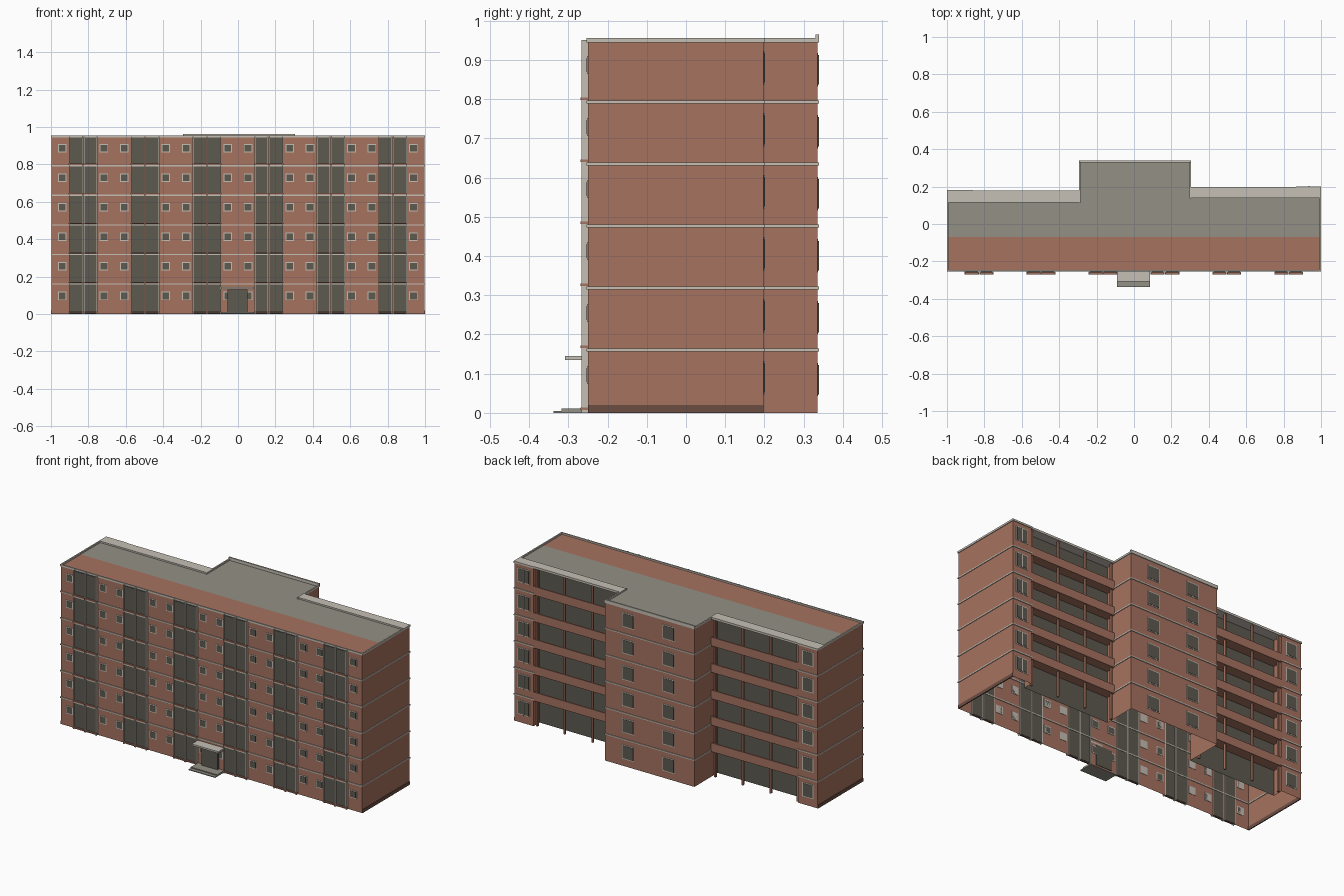
import bpy, bmesh
from mathutils import Vector

cube = bpy.data.objects.get("Cube")
if cube:
    bpy.data.objects.remove(cube, do_unlink=True)


def material(name, rgb):
    m = bpy.data.materials.new(name)
    m.use_nodes = True
    m.diffuse_color = (*rgb, 1)
    m.node_tree.nodes["Principled BSDF"].inputs["Base Color"].default_value = (*rgb, 1)
    return m


BRICK = material("brick", (0.38, 0.17, 0.115))
LIGHT = material("light concrete", (0.56, 0.52, 0.46))
GREY = material("roof grey", (0.29, 0.28, 0.235))
GLASS = material("dark glass", (0.11, 0.1, 0.08))
PLINTH = material("dark brick", (0.15, 0.075, 0.055))


def finish(name, bm, *mats):
    mesh = bpy.data.meshes.new(name)
    bm.to_mesh(mesh)
    bm.free()
    for m in mats:
        mesh.materials.append(m)
    ob = bpy.data.objects.new(name, mesh)
    bpy.context.collection.objects.link(ob)
    return ob


def boxes(name, mat, items):
    """One object from boxes given as (x0, x1, y0, y1, z0, z1)."""
    bm = bmesh.new()
    for x0, x1, y0, y1, z0, z1 in items:
        vs = bmesh.ops.create_cube(bm, size=1)["verts"]
        for v in vs:
            v.co = Vector((x0 if v.co.x < 0 else x1,
                           y0 if v.co.y < 0 else y1,
                           z0 if v.co.z < 0 else z1))
    return finish(name, bm, mat)


# Main dimensions
FLOOR, TOP, ROOF = 0.158, 0.955, 0.946
FRONT, END = -0.25, 0.996
CL, CR, CB = -0.29, 0.30, 0.335       # central block
floors = [i * FLOOR for i in range(6)]
# Each wing: inner x, outer recess x, end x, recess y, back y
wings = {"left": (CR, 0.87, END, 0.14, 0.197),
         "right": (CL, -0.865, -END, 0.115, 0.178)}
lx, lr, le, lg, lb = wings["left"]
rx, rr, re, rg, rb = wings["right"]

# Wall shell, open below, with glazed balcony recesses
outline = [(re, FRONT), (le, FRONT), (le, lb), (lr, lb), (lr, lg), (lx, lg),
           (lx, CB), (rx, CB), (rx, rg), (rr, rg), (rr, rb), (re, rb)]
bm = bmesh.new()
low = [bm.verts.new((x, y, 0)) for x, y in outline]
high = [bm.verts.new((x, y, ROOF)) for x, y in outline]
for i in range(len(outline)):
    j = (i + 1) % len(outline)
    f = bm.faces.new((low[i], low[j], high[j], high[i]))
    f.material_index = 1 if i in (4, 8) else 0
finish("wall_shell", bm, BRICK, GLASS)

# Roof surfaces
boxes("roof_front_strip", BRICK, [(re, le, FRONT, -0.07, ROOF - 0.006, ROOF)])
boxes("roof_deck", GREY, [(re, CL, -0.07, rg, ROOF - 0.006, ROOF),
                          (CL, CR, -0.07, CB, ROOF - 0.006, ROOF),
                          (CR, le, -0.07, lg, ROOF - 0.006, ROOF)])
boxes("balcony_roofs", LIGHT, [(re, CL, rg, rb, ROOF - 0.004, TOP),
                               (CR, le, lg, lb, ROOF - 0.004, TOP)])

# Floor bands and parapet follow the solid outer walls
edges = [((re, FRONT), (le, FRONT)), ((le, FRONT), (le, lb)), ((lr, lb), (le, lb)),
         ((CR, lg), (CR, CB)), ((CL, CB), (CR, CB)), ((CL, rg), (CL, CB)),
         ((re, rb), (rr, rb)), ((re, FRONT), (re, rb))]


def along(z0, z1, t):
    return [(a[0] - t, b[0] + t, a[1] - t, b[1] + t, z0, z1) for a, b in edges]


bands = []
for z in floors[1:]:
    bands += along(z - 0.001, z + 0.006, 0.004)
boxes("floor_bands", LIGHT, bands)
boxes("parapet", LIGHT, along(ROOF - 0.002, TOP, 0.004))
boxes("central_back_parapet", LIGHT, [(CL - 0.004, CR + 0.004, CB - 0.005, CB + 0.004, TOP, 0.964)])
boxes("end_plinths", PLINTH, [(le - 0.003, le + 0.003, FRONT, lb, 0, 0.02),
                              (re - 0.003, re + 0.003, FRONT, rb, 0, 0.02)])

# Front glazed bays: two panels each, light fins, brick ledges
glass, fins, ledges = [], [], []
centres = [-0.828 + 0.331 * i for i in range(6)]
for c in centres:
    for x0, x1 in ((c - 0.074, c - 0.004), (c + 0.004, c + 0.074)):
        glass.append((x0, x1, -0.26, FRONT + 0.002, 0.004, 0.944))
        for x in (x0, x1):
            fins.append((x - 0.002, x + 0.002, -0.266, FRONT + 0.004, 0, 0.95))
        for z in floors:
            ledges.append((x0 - 0.003, x1 + 0.003, -0.269, FRONT, z + 0.007, z + 0.014))
            if z:
                fins.append((x0, x1, -0.264, FRONT, z - 0.001, z + 0.006))
boxes("bay_glass", GLASS, glass)
boxes("bay_frames", LIGHT, fins)
boxes("bay_ledges", BRICK, ledges)

# Windows: thin frame plate, thinner pane in front, optional mullion
frames, panes = [], []


def window(x, y, z, w, h, out, mullion=False):
    def plate(x0, x1, z0, z1, d):
        ys = sorted((y - out * 0.002, y + out * d))
        return (x0, x1, ys[0], ys[1], z0, z1)
    t = 0.005
    frames.append(plate(x - w / 2, x + w / 2, z - h / 2, z + h / 2, 0.002))
    panes.append(plate(x - w / 2 + t, x + w / 2 - t, z - h / 2 + t, z + h / 2 - t, 0.0035))
    if mullion:
        frames.append(plate(x - 0.003, x + 0.003, z - h / 2, z + h / 2, 0.005))


for z in floors:
    for c in centres:
        for s in (-1, 1):
            window(c + s * 0.111, FRONT, z + 0.097, 0.046, 0.046, -1)
    for x in (-0.12, 0.148):
        window(x, CB, z + 0.085, 0.08, 0.085, 1)
    window(0.935, lb, z + 0.09, 0.08, 0.085, 1, True)
    window(-0.932, rb, z + 0.09, 0.075, 0.085, 1)
boxes("window_frames", LIGHT, frames)
boxes("window_panes", GLASS, panes)

# Back balconies: slabs, solid railings and slim posts
for side, (xi, xo, _, yg, yb) in wings.items():
    x0, x1 = sorted((xi, xo))
    s = 1 if xi > 0 else -1
    slabs = [(x0, x1, yg, yb, z - 0.006, z + 0.002) for z in floors[1:]]
    rails = [(x0, x1, yb - 0.008, yb, z - 0.006, z + 0.046) for z in floors[1:]]
    posts = [(s * x - 0.005, s * x + 0.005, yb - 0.022, yb - 0.009, 0, ROOF)
             for x in (0.855, 0.675, 0.49, 0.31)]
    boxes(side + "_balcony_slabs", BRICK, slabs)
    boxes(side + "_balcony_railings", BRICK, rails)
    boxes(side + "_balcony_posts", BRICK, posts)

# Entrance
boxes("entrance_door", GLASS, [(-0.055, 0.05, -0.265, FRONT + 0.003, 0.01, 0.13)])
boxes("entrance_canopy", LIGHT, [(-0.09, 0.085, -0.308, FRONT, 0.135, 0.145)])
boxes("entrance_steps", GREY, [(-0.09, 0.085, -0.338, FRONT, 0, 0.005),
                               (-0.09, 0.085, -0.318, FRONT, 0.005, 0.011)])
